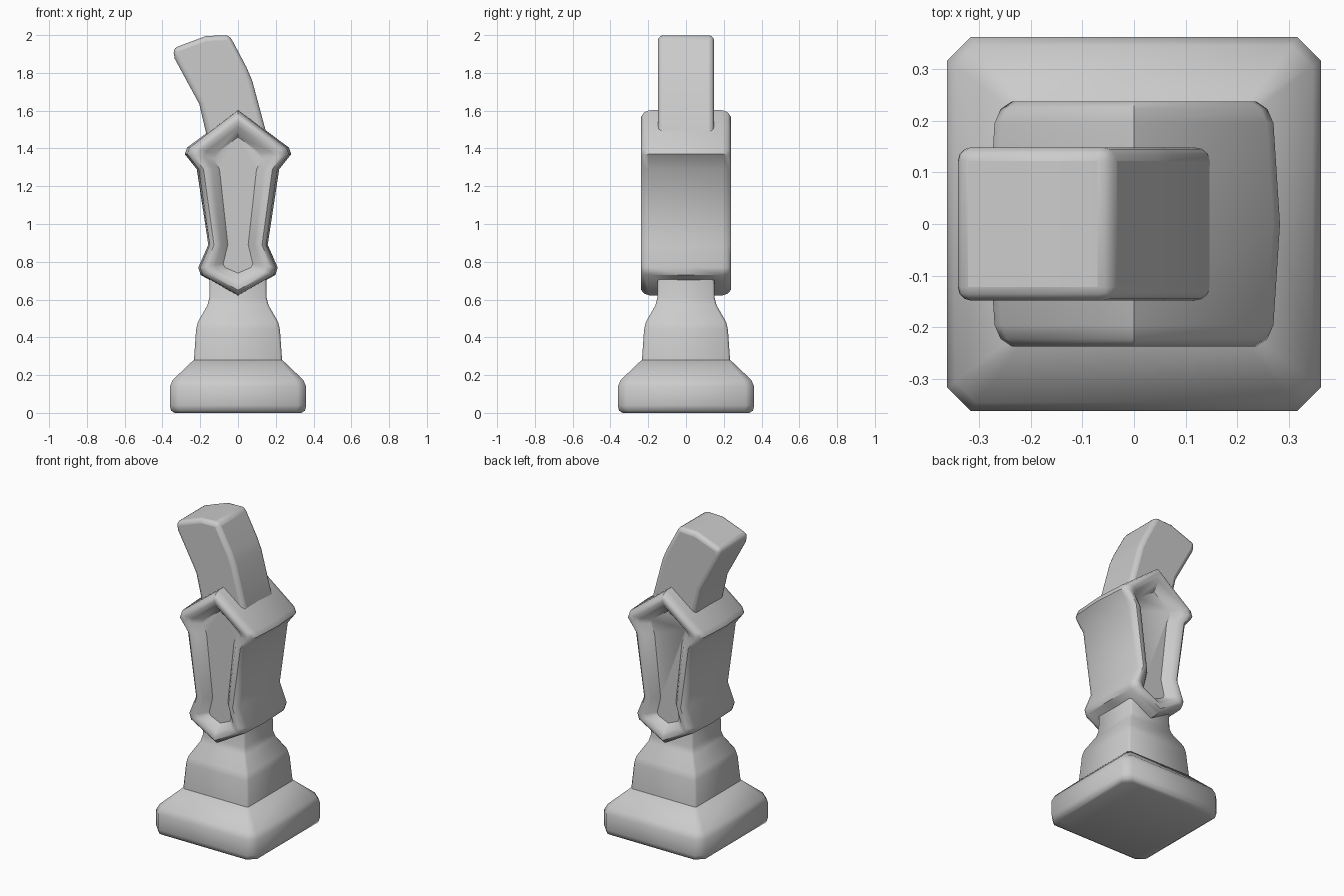
import bpy, bmesh

if "Cube" in bpy.data.objects:
    bpy.data.objects.remove(bpy.data.objects["Cube"])


def loft(name, rings, angle=40, bevel=0.0, segments=2):
    """Skin a list of equal-length closed rings and cap both ends."""
    bm = bmesh.new()
    loops = [[bm.verts.new(p) for p in ring] for ring in rings]
    n = len(loops[0])
    for a, b in zip(loops, loops[1:]):
        for i in range(n):
            j = (i + 1) % n
            bm.faces.new((a[i], a[j], b[j], b[i]))
    bm.faces.new(loops[0][::-1])
    bm.faces.new(loops[-1])
    bmesh.ops.recalc_face_normals(bm, faces=bm.faces)
    mesh = bpy.data.meshes.new(name)
    bm.to_mesh(mesh)
    bm.free()
    obj = bpy.data.objects.new(name, mesh)
    bpy.context.collection.objects.link(obj)
    if bevel:
        mod = obj.modifiers.new("soft_edges", 'BEVEL')
        mod.width, mod.segments = bevel, segments
        mod.limit_method = 'ANGLE'
        mod.angle_limit = 0.6
    bpy.ops.object.select_all(action='DESELECT')
    obj.select_set(True)
    bpy.context.view_layer.objects.active = obj
    bpy.ops.object.shade_smooth_by_angle(angle=angle * 3.14159 / 180)
    return obj


def square(h, z, c):
    """Square ring of half-width h with corners cut by c."""
    k = h - c
    return [(h, -k, z), (h, k, z), (k, h, z), (-k, h, z),
            (-h, k, z), (-h, -k, z), (-k, -h, z), (k, -h, z)]


def mirrored(half):
    """Close a right-hand half profile whose ends lie on x = 0."""
    return half + [(-x, z) for x, z in half[-2:0:-1]]


# Plinth
loft("plinth", [square(0.335, 0.0, 0.045), square(0.355, 0.012, 0.045),
                square(0.361, 0.04, 0.045), square(0.361, 0.14, 0.045),
                square(0.345, 0.175, 0.04), square(0.235, 0.28, 0.015)], 50)

# Pedestal neck
loft("pedestal", [square(0.235, 0.25, 0.012), square(0.233, 0.285, 0.012),
                  square(0.222, 0.44, 0.014), square(0.213, 0.48, 0.014),
                  square(0.162, 0.57, 0.012), square(0.152, 0.61, 0.012),
                  square(0.148, 0.80, 0.012)], 50)

# Shield-shaped body with a rounded rim around a recessed panel on both faces
outer = mirrored([(0, 1.605), (0.265, 1.405), (0.278, 1.37), (0.215, 1.29),
                  (0.155, 0.89), (0.207, 0.77), (0.195, 0.73), (0, 0.62)])
inner = mirrored([(0, 1.46), (0.12, 1.375), (0.13, 1.345), (0.10, 1.29),
                  (0.055, 0.89), (0.08, 0.79), (0.07, 0.77), (0, 0.74)])


def body_ring(t, y, widen=1.0):
    return [((a[0] + (b[0] - a[0]) * t) * widen, y, a[1] + (b[1] - a[1]) * t)
            for a, b in zip(outer, inner)]


rim = [(1.0, 0.18), (0.65, 0.223), (0.42, 0.237), (0.25, 0.237), (0.10, 0.222), (0.02, 0.195)]
front = [body_ring(t, -y, 0.98) for t, y in rim]
back = [body_ring(t, y, 0.98) for t, y in reversed(rim)]
loft("body", front + [body_ring(0, 0, 1.015)] + back, 42)

# Leaning top block
lean = [(0.16, 1.40), (0.145, 1.50), (0.075, 1.76), (0.045, 1.83), (-0.045, 2.0),
        (-0.17, 1.995), (-0.345, 1.93), (-0.335, 1.875), (-0.205, 1.635), (-0.15, 1.40)]
loft("top_block", [[(x, y, z) for x, z in lean] for y in (-0.148, 0.148)], 45, 0.026, 3)
